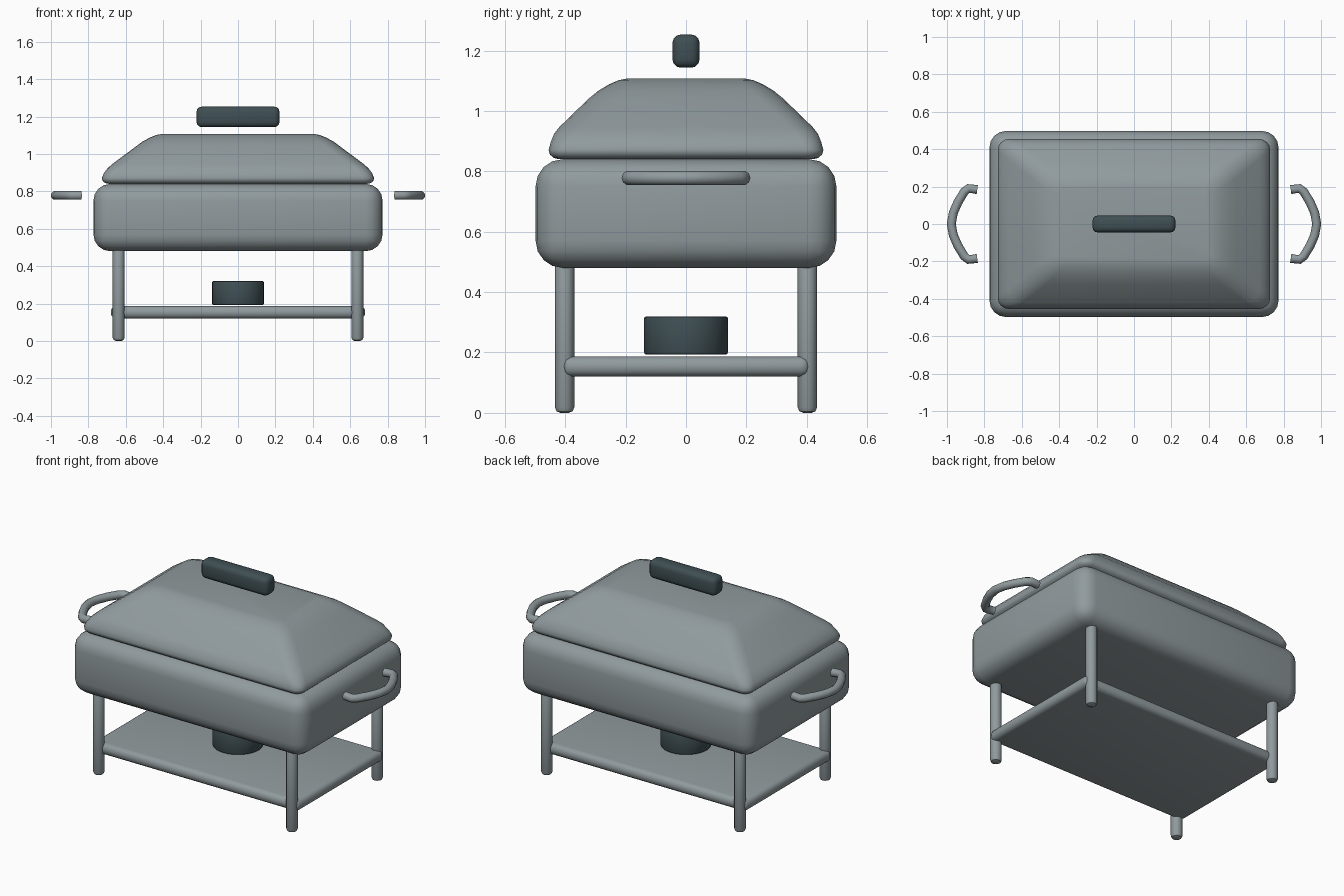
import bpy, bmesh, math

if "Cube" in bpy.data.objects:
    bpy.data.objects.remove(bpy.data.objects["Cube"])


def material(name, color):
    m = bpy.data.materials.new(name)
    m.diffuse_color = color
    m.use_nodes = True
    m.node_tree.nodes["Principled BSDF"].inputs["Base Color"].default_value = m.diffuse_color
    return m


dark = material("dark_plastic", (0.05, 0.078, 0.088, 1))
steel = material("blue_grey_steel", (0.28, 0.325, 0.34, 1))


def finish(ob, name, bevel=0, segments=3, mat=steel, angle=40):
    ob.name = name
    if bevel:
        m = ob.modifiers.new("bevel", 'BEVEL')
        m.width, m.segments = bevel, segments
        m.limit_method, m.angle_limit = 'ANGLE', math.radians(40)
    ob.data.materials.clear()
    ob.data.materials.append(mat)
    bpy.ops.object.select_all(action='DESELECT')
    ob.select_set(True)
    bpy.context.view_layer.objects.active = ob
    if bevel:
        bpy.ops.object.modifier_apply(modifier="bevel")
    bpy.ops.object.shade_smooth_by_angle(angle=math.radians(angle))
    return ob


def box(name, hx, hy, z0, z1, bevel, segments=3, mat=steel):
    bpy.ops.mesh.primitive_cube_add(size=1, location=(0, 0, (z0 + z1) / 2))
    ob = bpy.context.object
    ob.scale = (2 * hx, 2 * hy, z1 - z0)
    bpy.ops.object.transform_apply(location=False, rotation=False, scale=True)
    return finish(ob, name, bevel, segments, mat)


def cylinder(name, x, y, r, z0, z1, sides, bevel, mat=steel):
    bpy.ops.mesh.primitive_cylinder_add(vertices=sides, radius=r, depth=z1 - z0,
                                        location=(x, y, (z0 + z1) / 2))
    return finish(bpy.context.object, name, bevel, 2, mat)


def loft(name, rings, segs=4):
    """Skin rounded rectangles given as (half x, half y, corner radius, z)."""
    bm = bmesh.new()
    loops = []
    for hx, hy, r, z in rings:
        loop = []
        for k, (sx, sy) in enumerate(((1, 1), (-1, 1), (-1, -1), (1, -1))):
            for i in range(segs + 1):
                a = math.pi / 2 * (k + i / segs)
                loop.append(bm.verts.new((sx * (hx - r) + r * math.cos(a),
                                          sy * (hy - r) + r * math.sin(a), z)))
        loops.append(loop)
    n = len(loops[0])
    for a, b in zip(loops, loops[1:]):
        for i in range(n):
            j = (i + 1) % n
            bm.faces.new((a[i], a[j], b[j], b[i]))
    bm.faces.new(loops[0][::-1])
    bm.faces.new(loops[-1])
    me = bpy.data.meshes.new(name)
    bm.to_mesh(me)
    bm.free()
    ob = bpy.data.objects.new(name, me)
    bpy.context.collection.objects.link(ob)
    return finish(ob, name, angle=75)


# Water pan
box("water_pan", 0.773, 0.498, 0.48, 0.84, 0.09, 4)

# Sloped lid with rolled rim and softened top
loft("lid", [(0.69, 0.42, 0.03, 0.84), (0.71, 0.438, 0.045, 0.844),
             (0.724, 0.451, 0.055, 0.856), (0.728, 0.455, 0.06, 0.871),
             (0.718, 0.448, 0.065, 0.896), (0.697, 0.437, 0.07, 0.924),
             (0.672, 0.420, 0.075, 0.946), (0.545, 0.322, 0.08, 1.041),
             (0.510, 0.290, 0.075, 1.067), (0.470, 0.255, 0.065, 1.088),
             (0.435, 0.222, 0.05, 1.102), (0.400, 0.190, 0.03, 1.108)])

# Lid grip
box("lid_handle", 0.222, 0.045, 1.143, 1.253, 0.028, 3, dark)

# Legs
for sx, side in ((-1, "left"), (1, "right")):
    for sy, end in ((-1, "front"), (1, "back")):
        cylinder(f"{end}_{side}_leg", sx * 0.638, sy * 0.402, 0.032, 0, 0.52, 12, 0.018)

# Shelf and burner
box("shelf", 0.68, 0.411, 0.12, 0.187, 0.03, 4)
cylinder("burner", 0, 0, 0.139, 0.193, 0.32, 32, 0.008, dark)

# Carrying handles at both ends
half = [(0.838, 0.184), (0.885, 0.19), (0.908, 0.172), (0.942, 0.115), (0.966, 0.06)]
path = half + [(0.977, 0)] + [(x, -y) for x, y in reversed(half)]
for s, side in ((-1, "left"), (1, "right")):
    cu = bpy.data.curves.new(f"{side}_carry_handle", 'CURVE')
    cu.dimensions = '3D'
    cu.bevel_depth, cu.bevel_resolution = 0.024, 3
    cu.use_fill_caps = True
    sp = cu.splines.new('POLY')
    sp.points.add(len(path) - 1)
    for p, (x, y) in zip(sp.points, path):
        p.co = (s * x, y, 0.778, 1)
    ob = bpy.data.objects.new(cu.name, cu)
    bpy.context.collection.objects.link(ob)
    bpy.ops.object.select_all(action='DESELECT')
    ob.select_set(True)
    bpy.context.view_layer.objects.active = ob
    bpy.ops.object.convert(target='MESH')
    finish(bpy.context.object, f"{side}_carry_handle", angle=60)
